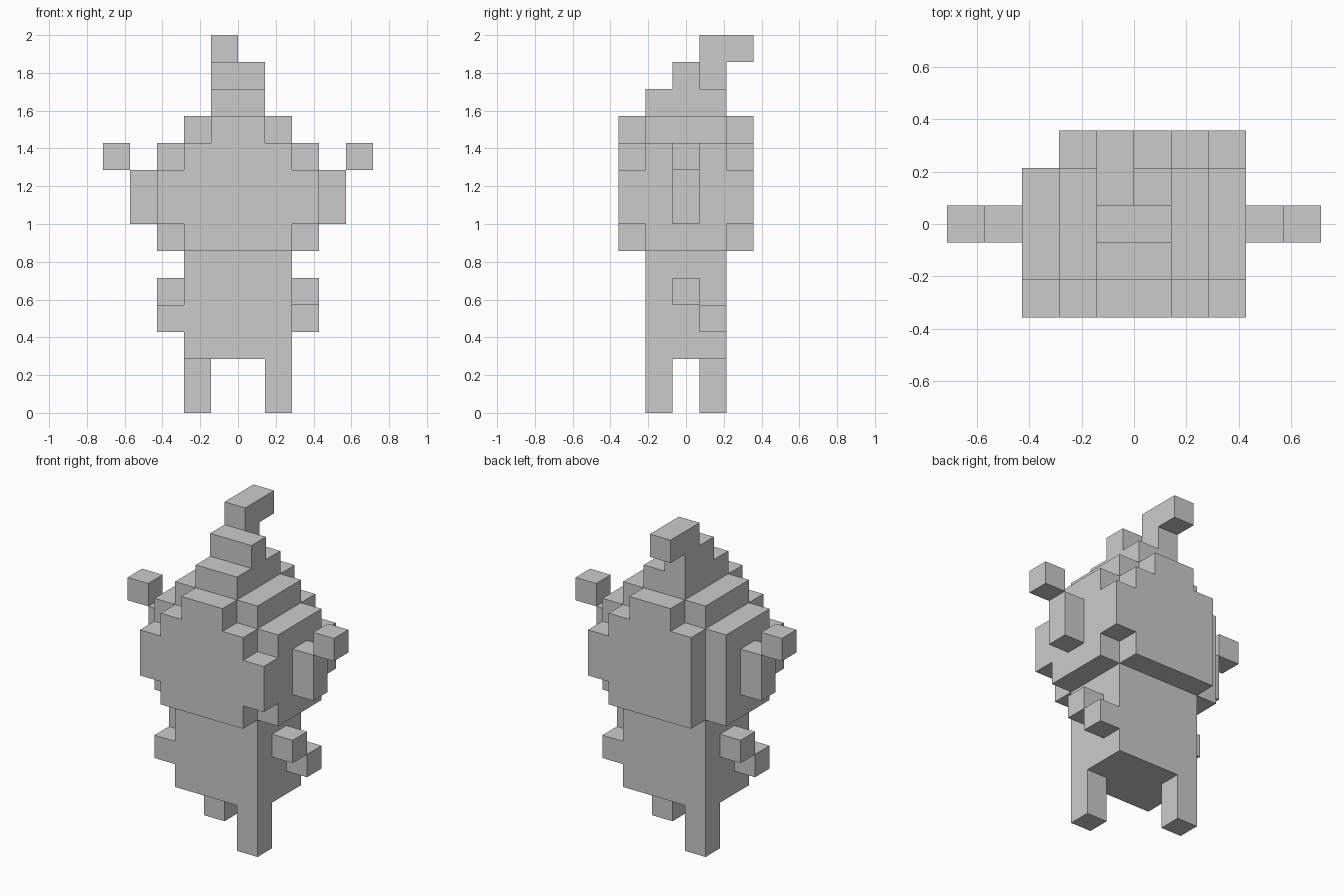
import bpy, bmesh, math
from mathutils import Vector

if "Cube" in bpy.data.objects:
    bpy.data.objects.remove(bpy.data.objects["Cube"])

U = 2 / 14  # one block


def cells(*boxes):
    """Unit blocks filled by boxes given as (x0, x1, y0, y1, z0, z1)."""
    return {(x, y, z) for x0, x1, y0, y1, z0, z1 in boxes
            for x in range(x0, x1) for y in range(y0, y1) for z in range(z0, z1)}


# y counts blocks from the front (0) to the back (5)
parts = {
    # two legs on opposite corners
    "front_leg": cells((1, 2, 1, 2, 0, 2)),
    "back_leg": cells((-2, -1, 3, 4, 0, 2)),
    "body": cells((-2, 2, 1, 4, 2, 6)),
    # swinging arms
    "right_arm": cells((2, 3, 2, 3, 4, 5), (2, 3, 3, 4, 3, 4)),
    "left_arm": cells((-3, -2, 2, 3, 4, 5), (-3, -2, 1, 2, 3, 4)),
    # head: stepped front, wide middle, stepped back
    "head": cells((-2, 2, 0, 1, 6, 10), (-3, 3, 0, 1, 7, 9), (-1, 1, 0, 1, 10, 11),
                  (-3, 3, 1, 4, 6, 10), (-2, 2, 1, 4, 10, 11),
                  (-2, 2, 4, 5, 6, 10), (2, 3, 4, 5, 7, 9), (-1, 1, 4, 5, 10, 11)),
    # stepped crown and bent tip
    "crown": cells((-1, 1, 1, 4, 11, 12), (-1, 1, 2, 3, 12, 13)),
    "crown_tip": cells((-1, 0, 3, 4, 12, 14), (-1, 0, 4, 5, 13, 14)),
    # ears
    "right_ear": cells((3, 4, 2, 3, 7, 9), (4, 5, 2, 3, 9, 10)),
    "left_ear": cells((-4, -3, 2, 3, 7, 9), (-5, -4, 2, 3, 9, 10)),
}
solid = set().union(*parts.values())


def build(name, blocks):
    """Skin a set of blocks, leaving out faces hidden inside the model."""
    bm = bmesh.new()
    for c in sorted(blocks):
        centre = Vector(c) + Vector((0.5, -2.0, 0.5))
        for axis in range(3):
            for s in (-1, 1):
                n = [0, 0, 0]
                n[axis] = s
                if tuple(a + b for a, b in zip(c, n)) in solid:
                    continue
                a, b = Vector(), Vector()
                a[(axis + 1) % 3] = 0.5
                b[(axis + 2) % 3] = 0.5 * s
                mid = centre + Vector(n) * 0.5
                bm.faces.new([bm.verts.new((mid + i * a + j * b) * U)
                              for i, j in ((-1, -1), (1, -1), (1, 1), (-1, 1))])
    bmesh.ops.remove_doubles(bm, verts=bm.verts, dist=1e-4)
    bmesh.ops.dissolve_limit(bm, angle_limit=math.radians(1),
                             verts=bm.verts, edges=bm.edges)
    mesh = bpy.data.meshes.new(name)
    bm.to_mesh(mesh)
    bm.free()
    bpy.context.collection.objects.link(bpy.data.objects.new(name, mesh))


for part, blocks in parts.items():
    build(part, blocks)
